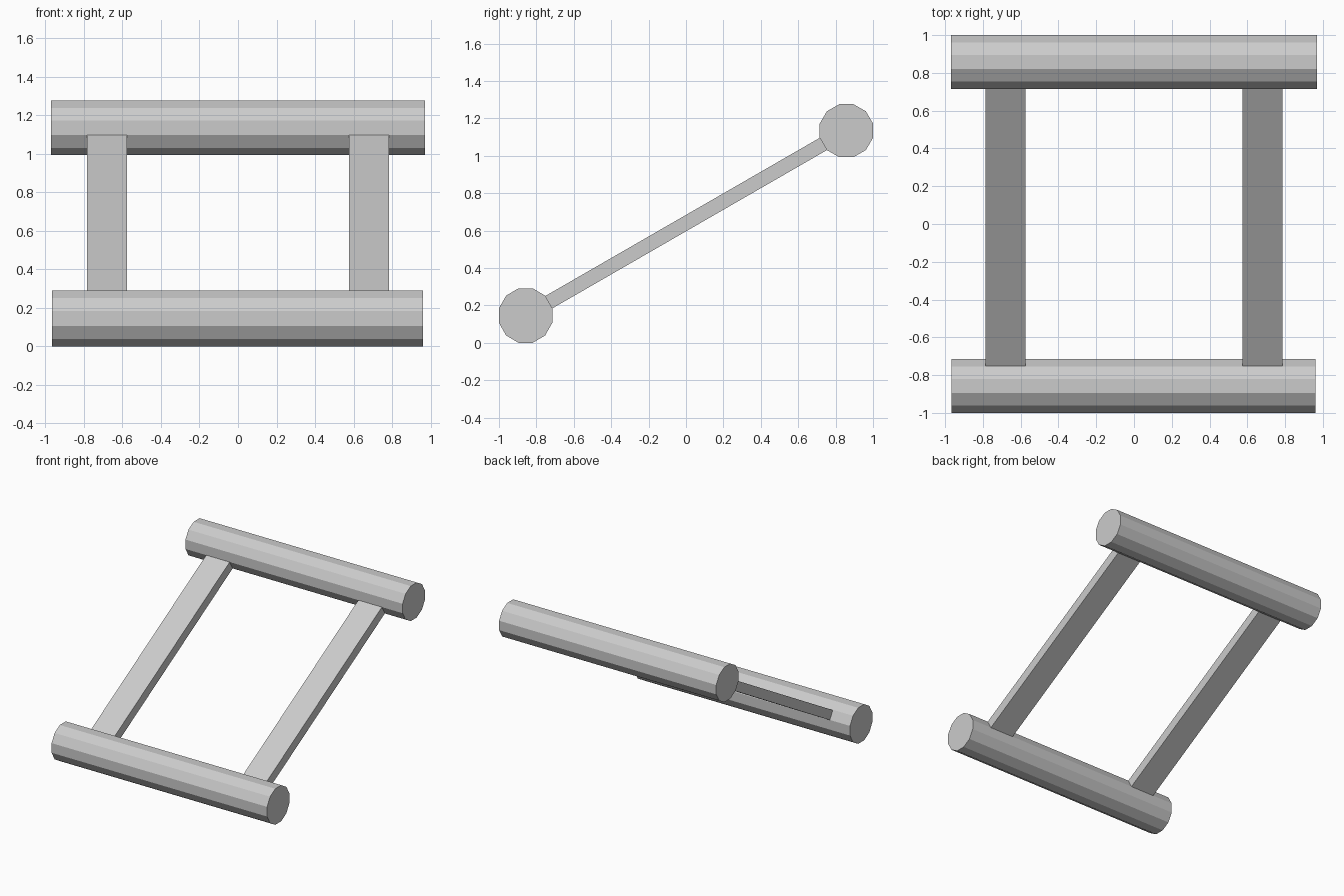
import bpy, math
from mathutils import Vector

if "Cube" in bpy.data.objects:
    bpy.data.objects.remove(bpy.data.objects["Cube"])


def bar(name, x0, x1, y, z, height):
    # 12-sided bar along x, flat faces at front, back, top and bottom
    r = 0.1425 / math.cos(math.pi / 12)
    bpy.ops.mesh.primitive_cylinder_add(
        vertices=12, radius=r, depth=x1 - x0,
        location=((x0 + x1) / 2, y, z), rotation=(0, math.pi / 2, 0))
    ob = bpy.context.object
    ob.name = name
    for v in ob.data.vertices:
        # turn the section by half a side, then fit its height
        p, a = v.co.copy(), math.pi / 12
        v.co.x = (p.x * math.cos(a) - p.y * math.sin(a)) * height / 0.285
        v.co.y = p.x * math.sin(a) + p.y * math.cos(a)
    return ob


# Lower front bar and raised back bar
low = Vector((0, -0.8575, 0.1455))
high = Vector((0, 0.8575, 1.134))
bar("front_bar", -0.965, 0.96, low.y, low.z, 0.291)
bar("back_bar", -0.97, 0.97, high.y, high.z, 0.283)

# Two flat sloping side strips joining the bars
span = high - low
for side, x in (("left", -0.68), ("right", 0.68)):
    mid = (low + high) / 2
    bpy.ops.mesh.primitive_cube_add(
        size=1, location=(x, mid.y, mid.z),
        rotation=(math.atan2(span.z, span.y), 0, 0))
    strip = bpy.context.object
    strip.name = side + "_side_strip"
    strip.scale = (0.21, span.length - 2 * 0.139, 0.076)
